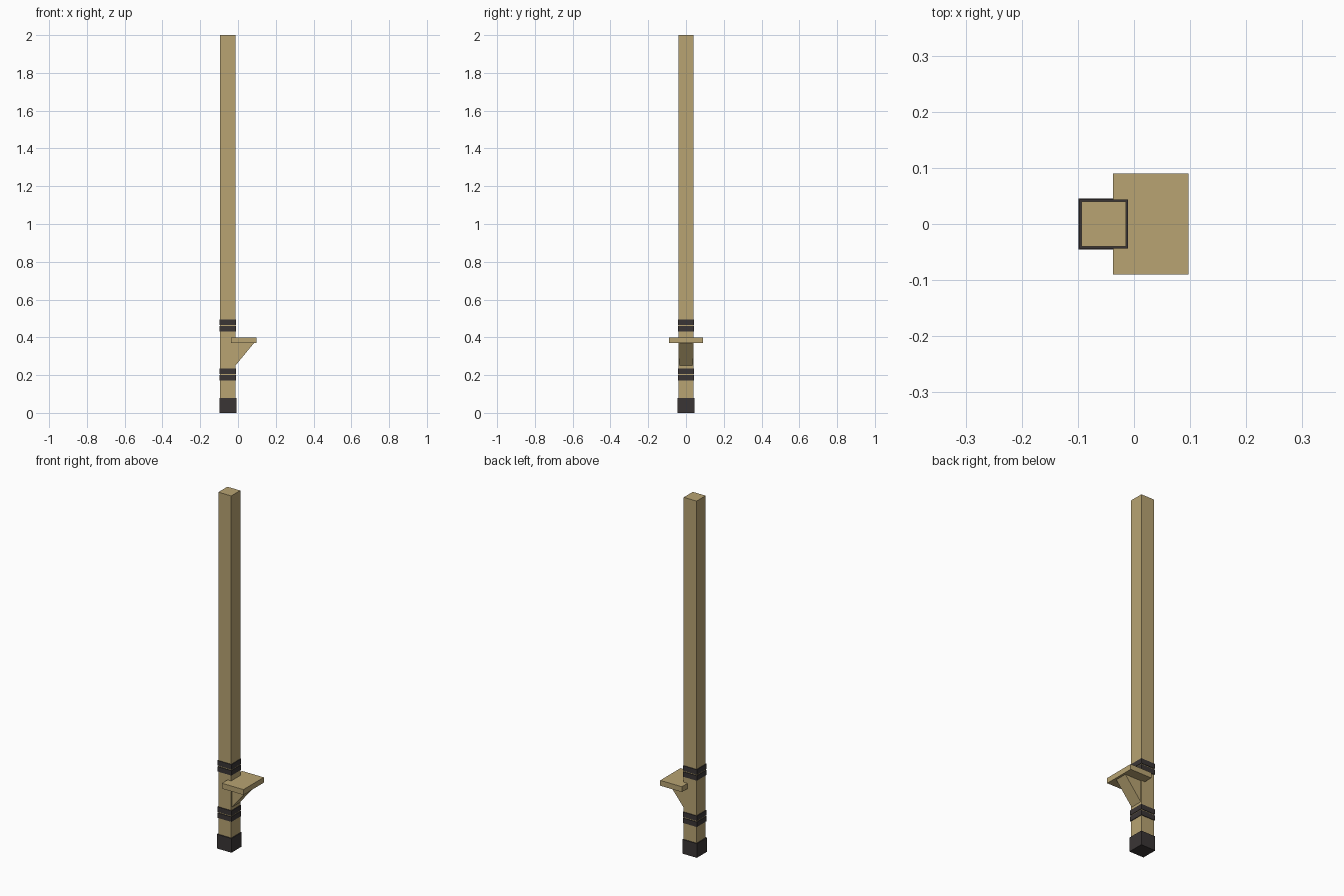
import bpy
import bmesh

cube = bpy.data.objects.get("Cube")
if cube:
    bpy.data.objects.remove(cube, do_unlink=True)


def material(name, colour):
    mat = bpy.data.materials.new(name)
    mat.use_nodes = True
    mat.diffuse_color = colour
    mat.node_tree.nodes["Principled BSDF"].inputs["Base Color"].default_value = colour
    return mat


wood = material("tan wood", (0.48, 0.37, 0.17, 1))
rubber = material("dark rubber", (0.042, 0.036, 0.036, 1))


def prism(name, outline, half_width, mat):
    """Extrude an x-z outline evenly to both sides of y = 0."""
    bm = bmesh.new()
    face = bm.faces.new([bm.verts.new((x, -half_width, z)) for x, z in outline])
    side = bmesh.ops.extrude_face_region(bm, geom=[face])
    verts = [g for g in side["geom"] if isinstance(g, bmesh.types.BMVert)]
    bmesh.ops.translate(bm, verts=verts, vec=(0, 2 * half_width, 0))
    bmesh.ops.recalc_face_normals(bm, faces=bm.faces)
    mesh = bpy.data.meshes.new(name)
    bm.to_mesh(mesh)
    bm.free()
    mesh.materials.append(mat)
    obj = bpy.data.objects.new(name, mesh)
    bpy.context.collection.objects.link(obj)
    return obj


def box(name, x0, x1, z0, z1, half_width, mat):
    return prism(name, [(x0, z0), (x1, z0), (x1, z1), (x0, z1)], half_width, mat)


POST_X = -0.054
POST_HALF = 0.04


def sleeve(name, half, z0, z1, mat):
    return box(name, POST_X - half, POST_X + half, z0, z1, half, mat)


# Square post and its foot cap
sleeve("post", POST_HALF, 0.01, 2.0, wood)
sleeve("foot_cap", 0.045, 0.0, 0.08, rubber)

# Two pairs of straps round the post
for pair, base in (("lower", 0.172), ("upper", 0.432)):
    for i in range(2):
        z = base + i * 0.034
        sleeve(f"{pair}_strap_{i + 1}", 0.0435, z, z + 0.028, rubber)

# Foot step with the wedge that carries it
box("step", -0.037, 0.097, 0.37, 0.40, 0.09, wood)
prism("step_brace", [(-0.03, 0.25), (-0.014, 0.25), (0.085, 0.37), (-0.03, 0.37)],
      0.035, wood)
